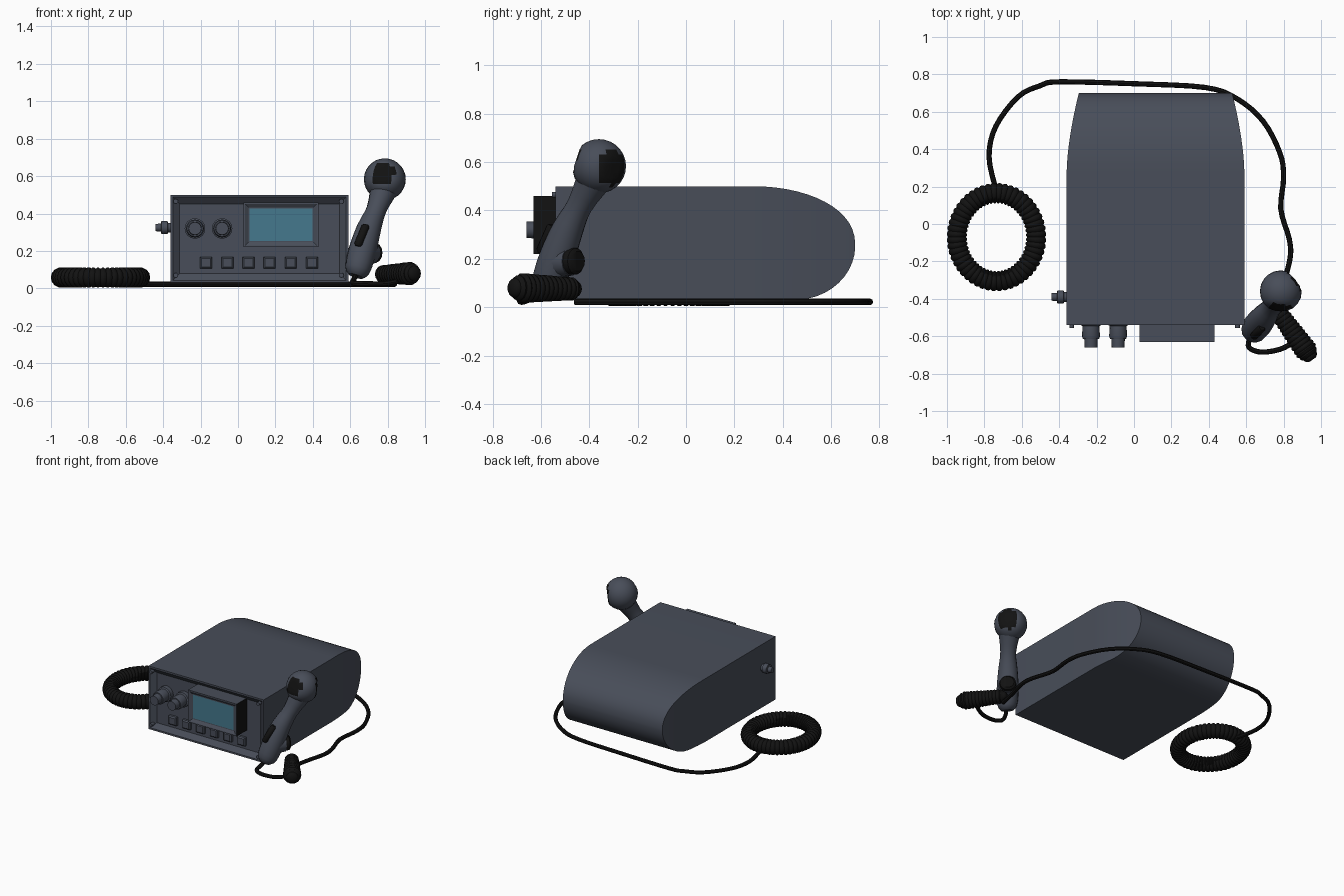
import bpy, bmesh, math
from mathutils import Vector

old = bpy.data.objects.get("Cube")
if old:
    bpy.data.objects.remove(old)


def material(name, rgb):
    m = bpy.data.materials.new(name)
    m.use_nodes = True
    m.diffuse_color = (*rgb, 1)
    m.node_tree.nodes["Principled BSDF"].inputs["Base Color"].default_value = (*rgb, 1)
    return m


GREY = material("slate_grey", (0.065, 0.075, 0.1))
BLACK = material("rubber_black", (0.006, 0.006, 0.006))
BLUE = material("screen_blue", (0.06, 0.19, 0.27))


def finish(name, bm, mats, angle=40):
    bmesh.ops.recalc_face_normals(bm, faces=bm.faces)
    mesh = bpy.data.meshes.new(name)
    bm.to_mesh(mesh)
    bm.free()
    ob = bpy.data.objects.new(name, mesh)
    bpy.context.collection.objects.link(ob)
    for m in mats:
        mesh.materials.append(m)
    bpy.ops.object.select_all(action='DESELECT')
    ob.select_set(True)
    bpy.context.view_layer.objects.active = ob
    bpy.ops.object.shade_smooth_by_angle(angle=math.radians(angle))
    return ob


def bridge(bm, rings, closed=False):
    n = len(rings[0])
    pairs = list(zip(rings, rings[1:]))
    if closed:
        pairs.append((rings[-1], rings[0]))
    for a, b in pairs:
        for i in range(n):
            j = (i + 1) % n
            bm.faces.new((a[i], a[j], b[j], b[i]))
    if not closed:
        bm.faces.new(rings[0])
        bm.faces.new(rings[-1])


def tube(name, path, radii, mat, sides=12, closed=False):
    """Sweep a circle of changing radius along a path."""
    bm = bmesh.new()
    pts = [Vector(p) for p in path]
    n = len(pts)
    rings = []
    for i, p in enumerate(pts):
        if closed:
            t = pts[(i + 1) % n] - pts[i - 1]
        else:
            t = pts[min(i + 1, n - 1)] - pts[max(i - 1, 0)]
        if t.length < 1e-6:
            t = pts[-1] - pts[0]
        t.normalize()
        ref = Vector((0, 1, 0)) if abs(t.z) > 0.75 else Vector((0, 0, 1))
        if name.startswith("handset"):
            ref = Vector((1, -1, 0))
        u = t.cross(ref).normalized()
        v = t.cross(u)
        r = radii[i] if isinstance(radii, list) else radii
        rings.append([bm.verts.new(p + r * (u * math.cos(a) + v * math.sin(a)))
                      for a in (k * math.tau / sides for k in range(sides))])
    bridge(bm, rings, closed)
    return finish(name, bm, [mat])


def smooth_path(pts, steps=4):
    """Catmull-Rom curve through the points."""
    p = [Vector(q) for q in pts]
    p = [p[0]] + p + [p[-1]]
    out = []
    for a, b, c, d in zip(p, p[1:], p[2:], p[3:]):
        for k in range(steps):
            t = k / steps
            out.append(0.5 * (2 * b + (c - a) * t + (2 * a - 5 * b + 4 * c - d) * t ** 2
                              + (3 * b - a - 3 * c + d) * t ** 3))
    return out + [p[-1]]


def box(lo, hi):
    bm = bmesh.new()
    bmesh.ops.create_cube(bm, size=1)
    lo, hi = Vector(lo), Vector(hi)
    for v in bm.verts:
        v.co = Vector((lo[i] + (v.co[i] + 0.5) * (hi[i] - lo[i]) for i in range(3)))
    return bm


def front_face(bm):
    bm.normal_update()
    return min(bm.faces, key=lambda f: f.normal.y)


# Case: straight at the front, rounded and tapering at the back
bm = bmesh.new()
rings = []
CX, MID = 0.115, 0.255
stations = [(-0.54, 0.5, 0.03, 0.475)]
for k in range(15):
    a = k / 14 * math.pi / 2 * 0.985
    y = 0.28 + 0.42 * math.sin(a)
    top = MID + 0.245 * math.cos(a) ** 0.9
    low = max(0, (y - 0.45) / 0.25)
    bottom = MID - 0.225 * math.sqrt(max(0, 1 - low ** 2))
    s = max(0, (y - 0.28) / 0.42)
    stations.append((y, top, bottom, 0.475 - 0.065 * s ** 1.6))
for y, top, bottom, w in stations:
    rings.append([bm.verts.new((CX + sx * w, y, z))
                  for sx, z in ((-1, bottom), (1, bottom), (1, top), (-1, top))])
bridge(bm, rings)
bmesh.ops.recalc_face_normals(bm, faces=bm.faces)
# Rim and sloped recess of the control panel
panel = front_face(bm)
bmesh.ops.inset_individual(bm, faces=[panel], thickness=0.018, depth=0)
bmesh.ops.inset_individual(bm, faces=[panel], thickness=0.05, depth=-0.03)
finish("case", bm, [GREY], 30)

# Screen housing with black right side and sunken screen
bm = box((0.03, -0.63, 0.22), (0.43, -0.5, 0.46))
face = front_face(bm)
for f in bm.faces:
    if f.normal.x > 0.5:
        f.material_index = 1
bmesh.ops.inset_individual(bm, faces=[face], thickness=0.012, depth=0)
bmesh.ops.inset_individual(bm, faces=[face], thickness=0.026, depth=-0.012)
bmesh.ops.inset_individual(bm, faces=[face], thickness=0.008, depth=0)
face.material_index = 2
finish("screen_housing", bm, [GREY, BLACK, BLUE], 20)

# Row of buttons
for i in range(6):
    x = -0.17 + i * 0.113
    bm = box((x - 0.032, -0.535, 0.105), (x + 0.032, -0.5, 0.168))
    bmesh.ops.bevel(bm, geom=list(front_face(bm).edges), offset=0.008, segments=1, affect='EDGES')
    finish(f"button_{i + 1}", bm, [GREY], 20)

# Front knobs
for i, x in enumerate((-0.23, -0.085)):
    ys = (-0.49, -0.54, -0.545, -0.6, -0.615, -0.616, -0.66)
    tube(f"front_knob_{i + 1}", [(x, y, 0.32) for y in ys],
         [0.055, 0.055, 0.045, 0.048, 0.043, 0.036, 0.034], GREY, 16)

# Side knob
tube("side_knob", [(x, -0.39, 0.325) for x in (-0.34, -0.375, -0.376, -0.41, -0.412, -0.44)],
     [0.026, 0.026, 0.035, 0.035, 0.022, 0.02], GREY, 14)

# Corner screws
for i, x in enumerate((-0.333, 0.553)):
    for j, z in enumerate((0.07, 0.465)):
        tube(f"screw_{i}{j}", [(x, -0.52, z), (x, -0.555, z)], 0.013, GREY, 10)

# Coiled cord ring
N = 156
tube("cord_ring",
     [(-0.735 + 0.212 * math.cos(a), -0.07 + 0.235 * math.sin(a), 0.058)
      for a in (k * math.tau / N for k in range(N))],
     [0.054 if k % 3 else 0.047 for k in range(N)], BLACK, 14, True)

# Coiled cord bundle beside the handset
a, b = Vector((0.75, -0.44, 0.075)), Vector((0.955, -0.725, 0.08))
M = 45
bundle = [a.lerp(b, k / M) for k in range(M + 1)]
swell = []
for k in range(M + 1):
    t = k / M
    r = (0.046 + 0.02 * t) * min(1, math.sqrt(t * 8 + 0.15), math.sqrt((1 - t) * 5 + 0.15))
    swell.append(r * (1 if k % 3 else 0.9))
tube("cord_bundle", bundle, swell, BLACK, 14)

# Cord around the back of the case
loop = [(-0.74, 0.19), (-0.775, 0.36), (-0.74, 0.52), (-0.62, 0.68), (-0.5, 0.74), (-0.4, 0.76),
        (0, 0.75), (0.38, 0.73), (0.55, 0.67), (0.69, 0.55), (0.78, 0.38), (0.8, 0.25),
        (0.785, 0.08), (0.83, -0.08), (0.835, -0.18), (0.8, -0.32), (0.77, -0.46)]
tube("long_cord", smooth_path([(x, y, 0.022) for x, y in loop]), 0.014, BLACK, 8)

# Short cord up into the handset
tube("short_cord", smooth_path([(0.86, -0.63, 0.04), (0.78, -0.67, 0.025), (0.68, -0.685, 0.025),
                                (0.615, -0.66, 0.03), (0.62, -0.61, 0.05), (0.645, -0.57, 0.1)]),
     0.014, BLACK, 8)

# Handset grip
grip = smooth_path([(0.63, -0.58, 0.065), (0.64, -0.57, 0.1), (0.665, -0.535, 0.2),
                    (0.7, -0.49, 0.32), (0.74, -0.44, 0.42), (0.78, -0.38, 0.53)], 3)
widths = smooth_path([(r, 0, 0) for r in (0.04, 0.068, 0.075, 0.066, 0.054, 0.075)], 3)
tube("handset_grip", grip, [w.x for w in widths], GREY, 14)

# Handset head with black earpiece and black front vent
bm = bmesh.new()
bmesh.ops.create_uvsphere(bm, u_segments=20, v_segments=14, radius=0.112)
ear = Vector((0.75, 0.62, -0.1)).normalized()
vent = Vector((-0.1, -0.95, 0.3)).normalized()
for d in (ear, vent):
    for v in bm.verts:
        v.co -= d * max(0, v.co.dot(d) - 0.094)
bm.normal_update()
for f in bm.faces:
    c = f.calc_center_median().normalized()
    f.material_index = int(c.dot(ear) > 0.76 or c.dot(vent) > 0.82)
bmesh.ops.translate(bm, vec=(0.785, -0.36, 0.583), verts=bm.verts)
finish("handset_head", bm, [GREY, BLACK])

# Handset mouthpiece
tube("mouthpiece_base", [(0.67, -0.53, 0.19), (0.715, -0.475, 0.19)], [0.07, 0.06], GREY, 14)
tube("mouthpiece", [(0.71, -0.48, 0.19), (0.73, -0.455, 0.19), (0.738, -0.446, 0.19)],
     [0.057, 0.055, 0.042], BLACK, 14)

# Talk button on the grip
tube("talk_button", [(0.64, -0.6, 0.225), (0.643, -0.598, 0.235), (0.682, -0.556, 0.33),
                     (0.685, -0.554, 0.34)], [0.014, 0.022, 0.022, 0.014], BLACK, 10)
